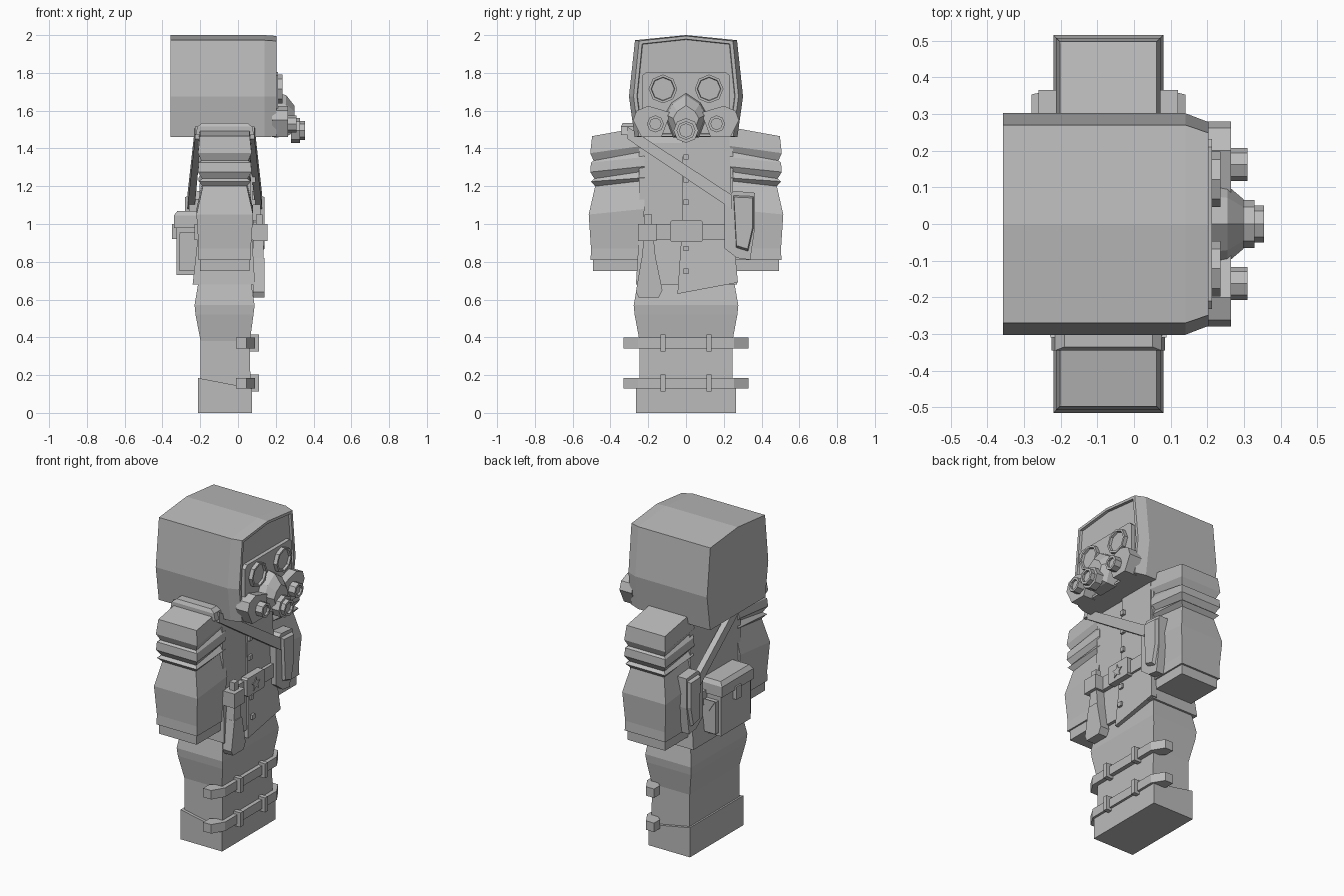
import bpy, bmesh, math

grey = bpy.data.materials.new("plain grey")
grey.diffuse_color = (0.5, 0.5, 0.5, 1)
CX = -0.07  # depth centre of the body


def loft(name, rings):
    """Skin a closed solid through rings of equal point count."""
    bm = bmesh.new()
    vs = [[bm.verts.new(p) for p in r] for r in rings]
    n = len(rings[0])
    for a, b in zip(vs, vs[1:]):
        for i in range(n):
            j = (i + 1) % n
            bm.faces.new((a[i], a[j], b[j], b[i]))
    bm.faces.new(vs[0])
    bm.faces.new(vs[-1])
    bmesh.ops.recalc_face_normals(bm, faces=bm.faces[:])
    me = bpy.data.meshes.new(name)
    bm.to_mesh(me)
    bm.free()
    me.materials.append(grey)
    ob = bpy.data.objects.new(name, me)
    bpy.context.collection.objects.link(ob)
    return ob


def rect(z, x0, x1, y0, y1, slope=0.0):
    """Horizontal rectangle; slope raises the y0 side."""
    return [(x0, y0, z + slope), (x1, y0, z + slope), (x1, y1, z), (x0, y1, z)]


def box(name, x0, x1, y0, y1, z0, z1):
    return loft(name, [rect(z0, x0, x1, y0, y1), rect(z1, x0, x1, y0, y1)])


def prism_x(name, pts, x0, x1):
    return loft(name, [[(x, y, z) for y, z in pts] for x in (x0, x1)])


def disc(x, y, z, r, n=8):
    return [(x, y + r * math.cos(2 * math.pi * i / n), z + r * math.sin(2 * math.pi * i / n))
            for i in range(n)]


def mirror_y(pts):
    return [(-y, z) for y, z in pts]


# hood with tapered front rim and shallow recessed face
half = [(0, 2.0), (0.27, 1.973), (0.302, 1.675), (0.272, 1.46)]
prof = half + [(-y, z) for y, z in reversed(half[1:])]


def hood_ring(x, sy, sz):
    return [(x, y * sy, 1.70 + (z - 1.70) * sz) for y, z in prof]


loft("hood", [hood_ring(-0.357, 1, 1), hood_ring(0.14, 1, 1), hood_ring(0.203, 0.92, 0.985),
              hood_ring(0.203, 0.86, 0.93), hood_ring(0.188, 0.85, 0.92)])
box("neck", -0.17, 0.04, -0.18, 0.18, 1.40, 1.48)

# mask plate
plate = [(0.21, 1.805), (0.232, 1.785), (0.232, 1.60), (0.20, 1.56)]
prism_x("mask_plate", plate + [(-y, z) for y, z in reversed(plate)], 0.18, 0.212)

# muzzle tapering forward
def muzzle(x, s):
    pts = [(0, 1.69), (0.075, 1.64), (0.11, 1.58), (0.065, 1.46), (-0.065, 1.46), (-0.11, 1.58), (-0.075, 1.64)]
    return [(x, y * s, 1.525 + (z - 1.525) * s) for y, z in pts]


loft("mask_muzzle", [muzzle(0.19, 1.05), muzzle(0.255, 0.95), muzzle(0.298, 0.62)])
loft("front_filter", [disc(0.28, 0, 1.495, 0.066), disc(0.328, 0, 1.495, 0.066),
                      disc(0.328, 0, 1.495, 0.05), disc(0.355, 0, 1.495, 0.05),
                      disc(0.355, 0, 1.495, 0.035), disc(0.34, 0, 1.495, 0.035)])

for s, side in ((1, "left"), (-1, "right")):
    # goggle with sunken lens
    gy = s * 0.122
    loft(side + "_goggle", [disc(0.2, gy, 1.715, 0.076), disc(0.236, gy, 1.715, 0.076),
                            disc(0.236, gy, 1.715, 0.063), disc(0.222, gy, 1.715, 0.06)])
    # cheek housing and side filter
    cheek = [(0.08, 1.59), (0.20, 1.625), (0.262, 1.60), (0.28, 1.55), (0.235, 1.46), (0.13, 1.46)]
    prism_x(side + "_cheek_housing", [(s * y, z) for y, z in cheek], 0.18, 0.264)
    fy = s * 0.162
    loft(side + "_side_filter", [disc(0.25, fy, 1.53, 0.045), disc(0.309, fy, 1.53, 0.045),
                                 disc(0.309, fy, 1.53, 0.03), disc(0.295, fy, 1.53, 0.03)])

    # sleeve: z, inset from the widest outline, inner y, slope towards the body
    levels = [(1.465, 0.018, 0.22, 0.05), (1.375, 0.008, 0.22, 0.04), (1.335, 0.026, 0.22, 0.05),
              (1.325, 0.012, 0.22, 0.03), (1.275, 0.008, 0.22, 0.03), (1.24, 0.03, 0.22, 0.04),
              (1.225, 0.012, 0.22, 0.02), (1.20, 0.034, 0.22, 0.03), (1.05, 0.0, 0.22, 0.03),
              (0.87, 0.012, 0.24, 0.0), (0.81, 0.01, 0.24, 0.0)]
    loft(side + "_sleeve", [rect(z, CX - 0.15 + d, CX + 0.15 - d, s * yi, s * (0.515 - d), sl)
                            for z, d, yi, sl in levels])
    box(side + "_cuff", CX - 0.13, CX + 0.13, s * 0.25, s * 0.493, 0.75, 0.83)

# coat body with flared skirt
loft("coat", [rect(1.51, -0.17, 0.04, -0.23, 0.23), rect(1.43, -0.20, 0.065, -0.25, 0.25),
              rect(1.0, -0.205, 0.07, -0.245, 0.245), rect(0.68, -0.24, 0.09, -0.265, 0.27)])
# overlapping front panel
loft("coat_front_panel", [rect(1.46, 0.04, 0.072, -0.02, 0.23), rect(1.0, 0.05, 0.08, -0.02, 0.245),
                          rect(0.69, 0.06, 0.102, -0.045, 0.275, -0.06)])
for z in (1.355, 1.235, 1.115, 0.87, 0.75):
    x = 0.08 + max(0, 1.0 - z) * 0.07
    box("coat_button", x - 0.02, x + 0.012, -0.014, 0.014, z - 0.014, z + 0.014)

# belt, buckle and star plate
box("belt", -0.23, 0.10, -0.255, 0.255, 0.915, 1.0)
buckle = [(-0.075, 1.02), (0.08, 1.02), (0.09, 1.01), (0.09, 0.915), (0.08, 0.905),
          (-0.075, 0.905), (-0.085, 0.915), (-0.085, 1.01)]
prism_x("belt_buckle", buckle, 0.08, 0.122)
star = [(r * math.sin(i * math.pi / 5), 0.96 + r * math.cos(i * math.pi / 5))
        for i in range(10) for r in [0.042 if i % 2 == 0 else 0.018]]
prism_x("buckle_star", star, 0.12, 0.127)

# spade hanging from the belt
box("tool_loop", 0.08, 0.155, -0.255, -0.155, 0.91, 1.0)
box("tool_handle", 0.095, 0.13, -0.22, -0.18, 0.80, 1.05)
blade = [(-0.235, 0.82), (-0.16, 0.82), (-0.125, 0.65), (-0.145, 0.61), (-0.25, 0.61), (-0.265, 0.64)]
prism_x("tool_blade", blade, 0.08, 0.14)
prism_x("tool_neck", [(-0.225, 0.91), (-0.17, 0.91), (-0.16, 0.81), (-0.235, 0.81)], 0.08, 0.135)

# side satchel on the hip, worn under the arm
bag = [(0.205, 1.13), (0.225, 1.15), (0.255, 1.175), (0.365, 1.165), (0.365, 0.98),
       (0.34, 0.81), (0.27, 0.82), (0.205, 0.87)]
prism_x("satchel", bag, -0.26, 0.12)
flap = [(0.25, 1.155), (0.36, 1.15), (0.36, 0.98), (0.33, 0.85), (0.265, 0.87)]
for m in (1, -1):
    loft("satchel_flap", [[(CX + m * 0.18, y, z) for y, z in flap],
                          [(CX + m * 0.21, 0.29 + (y - 0.29) * 0.9, 1.03 + (z - 1.03) * 0.9) for y, z in flap]])
    # diagonal strap, front and back
    loft("satchel_strap", [[(CX + m * d, y, z) for d, z in ((a, lo), (b, lo), (b, hi), (a, hi))]
                           for y, a, b, lo, hi in ((-0.31, 0.125, 0.158, 1.45, 1.515),
                                                   (0.24, 0.16, 0.198, 1.08, 1.155))])
loft("shoulder_strap", [rect(1.47, -0.225, 0.085, -0.345, -0.265), rect(1.515, -0.215, 0.075, -0.345, -0.265),
                        rect(1.535, -0.19, 0.05, -0.335, -0.27)])

# back pouch with lid, clasp and pointed side pockets
box("back_pouch", -0.325, -0.18, -0.17, 0.12, 0.73, 1.02)
loft("back_pouch_lid", [rect(0.98, -0.34, -0.18, -0.18, 0.13), rect(1.045, -0.34, -0.18, -0.18, 0.13),
                        rect(1.07, -0.32, -0.18, -0.165, 0.115)])
box("back_pouch_clasp", -0.35, -0.32, -0.05, 0.0, 0.92, 1.0)
for y0, y1 in ((-0.20, -0.17), (0.12, 0.15)):
    box("pouch_side_pocket", -0.31, -0.2, y0, y1, 0.75, 0.95)
    e = 0.006 if y1 > 0 else -0.006
    outer = y1 if y1 > 0 else y0
    loft("pocket_flap", [[(x, y, z) for x, z in ((-0.31, 0.955), (-0.2, 0.955), (-0.265, 0.885))]
                         for y in (outer, outer + e)])

# trousers and boots
loft("trousers", [rect(0.72, -0.205, 0.065, -0.25, 0.25), rect(0.57, -0.23, 0.088, -0.277, 0.277),
                  rect(0.52, -0.225, 0.082, -0.272, 0.272), rect(0.38, -0.198, 0.063, -0.246, 0.246),
                  rect(0.12, -0.198, 0.066, -0.246, 0.246)])
loft("boots", [rect(0, -0.212, 0.075, -0.264, 0.264),
               [(-0.212, -0.264, 0.185), (0.075, -0.264, 0.13), (0.075, 0.264, 0.13), (-0.212, 0.264, 0.185)]])

# two leg straps bending round the shins, each with two loops
side_path = [(0.055, 0.0), (0.09, 0.10), (0.09, 0.255), (0.045, 0.33), (-0.01, 0.33),
             (-0.01, 0.27), (0.03, 0.24)]
outline = side_path[1:] + [(x, -y) for x, y in reversed(side_path[1:])]
for z in (0.37, 0.157):
    loft("leg_strap", [[(x, y, z + h) for x, y in outline] for h in (-0.028, 0.028)])
    for y in (-0.122, 0.122):
        box("strap_loop", 0.05, 0.112, y - 0.014, y + 0.014, z - 0.045, z + 0.045)
